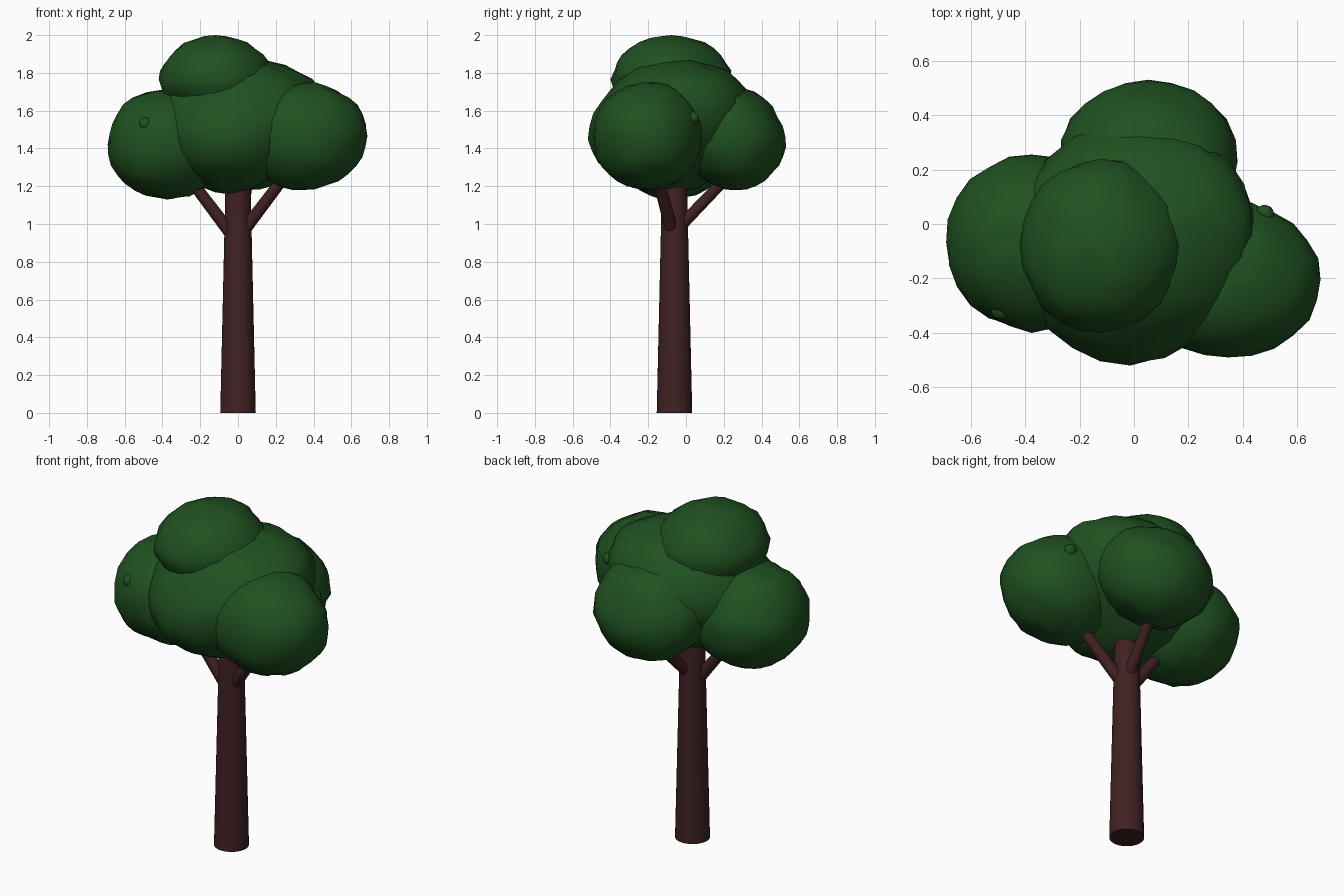
import bpy, bmesh, math
from mathutils import Vector, noise

if "Cube" in bpy.data.objects:
    bpy.data.objects.remove(bpy.data.objects["Cube"])


def material(name, rgb):
    m = bpy.data.materials.new(name)
    m.diffuse_color = (*rgb, 1)
    m.use_nodes = True
    m.node_tree.nodes["Principled BSDF"].inputs["Base Color"].default_value = m.diffuse_color
    return m


LEAF = material("leaf green", (0.014, 0.083, 0.0145))
BARK = material("dark bark", (0.053, 0.0155, 0.016))


def finish(bm, name, mat, angle):
    me = bpy.data.meshes.new(name)
    bm.to_mesh(me)
    bm.free()
    me.materials.append(mat)
    ob = bpy.data.objects.new(name, me)
    bpy.context.collection.objects.link(ob)
    bpy.ops.object.select_all(action='DESELECT')
    ob.select_set(True)
    bpy.context.view_layer.objects.active = ob
    bpy.ops.object.shade_smooth_by_angle(angle=math.radians(angle))
    return ob


def limb(name, a, b, r1, r2, sides):
    """Tapered cylinder between two points."""
    a, b = Vector(a), Vector(b)
    bm = bmesh.new()
    bmesh.ops.create_cone(bm, cap_ends=True, segments=sides, radius1=r1, radius2=r2,
                          depth=(b - a).length)
    bm.transform((b - a).to_track_quat('Z', 'Y').to_matrix().to_4x4())
    bmesh.ops.translate(bm, vec=(a + b) / 2, verts=bm.verts)
    finish(bm, name, BARK, 40)


def clump(name, lo, hi, seed, lean=(0, 0), widen=0, bump=0.05):
    """Lumpy sphere, leaning in x and y and widening upwards, fitted to a box."""
    bm = bmesh.new()
    bmesh.ops.create_uvsphere(bm, u_segments=24, v_segments=16, radius=1)
    off = Vector((seed * 7.3, seed * 3.1, seed * 5.7))
    for v in bm.verts:
        n = noise.noise(v.co * 1.7 + off) + 0.8 * noise.noise(v.co * 4.5 + off)
        v.co *= 1 + bump * n
        x, y, z = v.co
        v.co.x = x * (1 + widen * z) + lean[0] * z
        v.co.y = y + lean[1] * z
    for i in range(3):
        c = [v.co[i] for v in bm.verts]
        low, span = min(c), max(c) - min(c)
        for v in bm.verts:
            v.co[i] = lo[i] + (v.co[i] - low) / span * (hi[i] - lo[i])
    finish(bm, name, LEAF, 60)


# trunk and branches
limb("trunk", (0, -0.061, 0), (0, -0.061, 1.4), 0.094, 0.062, 32)
limb("left_branch", (-0.045, -0.07, 0.96), (-0.34, -0.08, 1.35), 0.034, 0.028, 16)
limb("right_branch", (0.045, -0.08, 0.985), (0.33, -0.18, 1.36), 0.034, 0.028, 16)
limb("back_branch", (0.015, -0.02, 1.0), (0.06, 0.25, 1.28), 0.032, 0.028, 16)

# leaf clumps
clump("middle_leaves", (-0.45, -0.52, 1.16), (0.455, 0.36, 1.87), 1, (0.14, 0.12), 0.2)
clump("left_leaves", (-0.69, -0.40, 1.13), (-0.07, 0.255, 1.71), 2)
clump("right_leaves", (0.0, -0.49, 1.18), (0.685, 0.09, 1.75), 3)
clump("back_leaves", (-0.27, -0.07, 1.18), (0.38, 0.53, 1.74), 4, (0, -0.12))
clump("top_leaves", (-0.42, -0.40, 1.53), (0.185, 0.24, 2.0), 5)

# small leaf buds poking out of the clumps
buds = [(-0.49, -0.315, 1.53), (0.48, 0.035, 1.56)]
for i, p in enumerate(buds):
    r = Vector((0.035,) * 3)
    clump(f"leaf_bud_{i + 1}", Vector(p) - r, Vector(p) + r, 6 + i)
